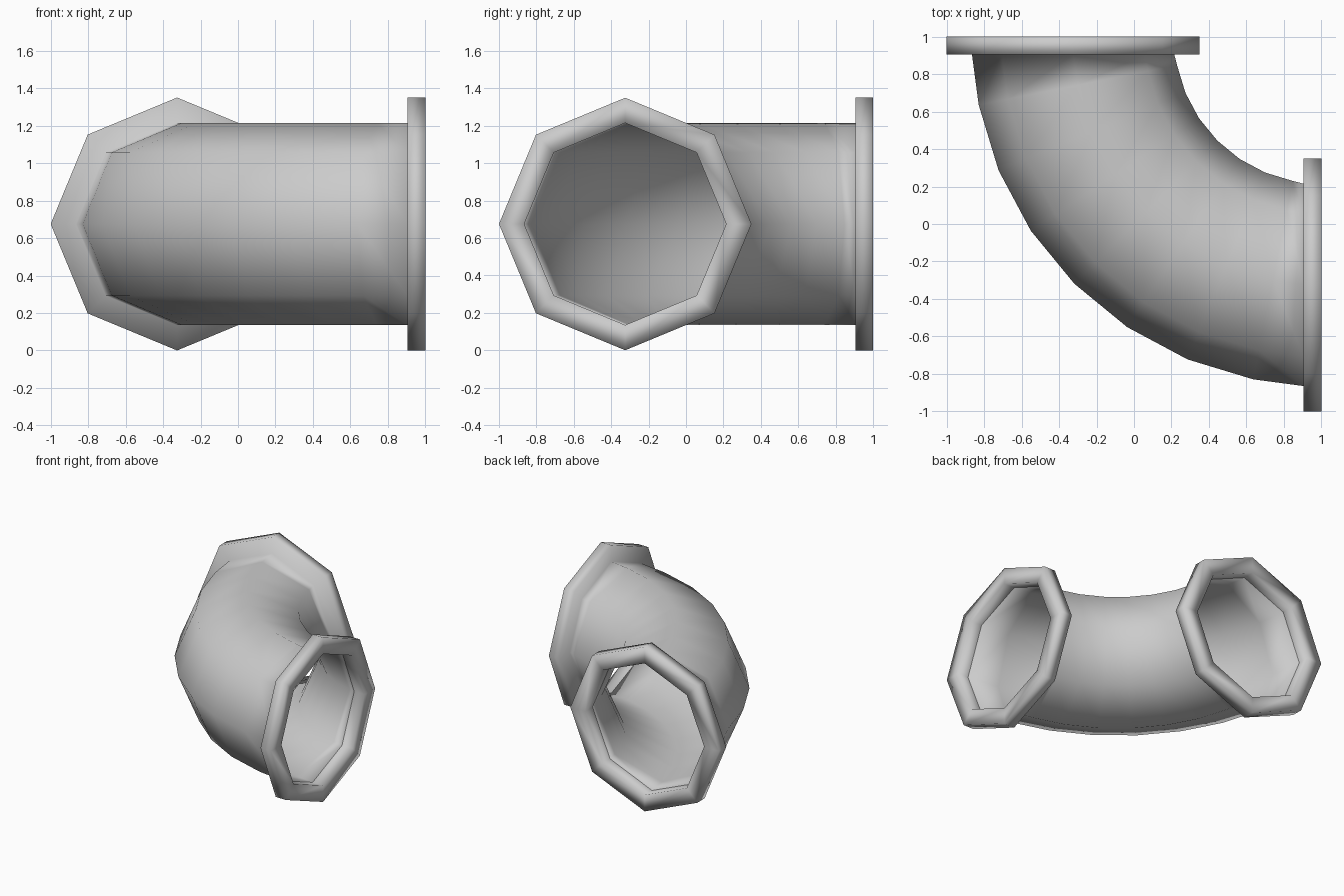
import bpy, bmesh
from math import sin, cos, pi
from mathutils import Vector

cube = bpy.data.objects.get("Cube")
if cube:
    bpy.data.objects.remove(cube, do_unlink=True)

SIDES, STEPS = 8, 8
BEND, PIPE, FLANGE, THICK = 1.325, 0.54, 0.675, 0.095
UP = Vector((0, 0, 1))

metal = bpy.data.materials.new("pipe_grey")
metal.use_nodes = True
grey = (0.6, 0.6, 0.6, 1)
metal.diffuse_color = grey
metal.node_tree.nodes["Principled BSDF"].inputs["Base Color"].default_value = grey

bm = bmesh.new()


def ring(angle, push, radius):
    """Octagon across the bend, pushed along the pipe direction."""
    radial = Vector((cos(angle), sin(angle), 0))
    along = Vector((sin(angle), -cos(angle), 0))
    centre = Vector((1, 1, FLANGE)) - radial * BEND + along * push
    turns = [2 * pi * k / SIDES for k in range(SIDES)]
    return [bm.verts.new(centre + radius * (radial * cos(a) + UP * sin(a))) for a in turns]


# Flange section: bore, front face, rim, back face
flange = [(THICK, PIPE), (0, PIPE), (0, FLANGE), (THICK, FLANGE), (THICK, PIPE)]

# First flange, curved pipe, second flange in one continuous skin
rings = [ring(0, push, r) for push, r in flange]
rings += [ring(pi / 2 * i / STEPS, 0, PIPE) for i in range(1, STEPS)]
rings += [ring(pi / 2, -push, r) for push, r in reversed(flange)]

for a, b in zip(rings, rings[1:]):
    for k in range(SIDES):
        n = (k + 1) % SIDES
        face = bm.faces.new((a[k], a[n], b[n], b[k]))
        face.smooth = True

mesh = bpy.data.meshes.new("elbow_pipe")
bm.to_mesh(mesh)
bm.free()
mesh.materials.append(metal)
bpy.context.collection.objects.link(bpy.data.objects.new("elbow_pipe", mesh))
